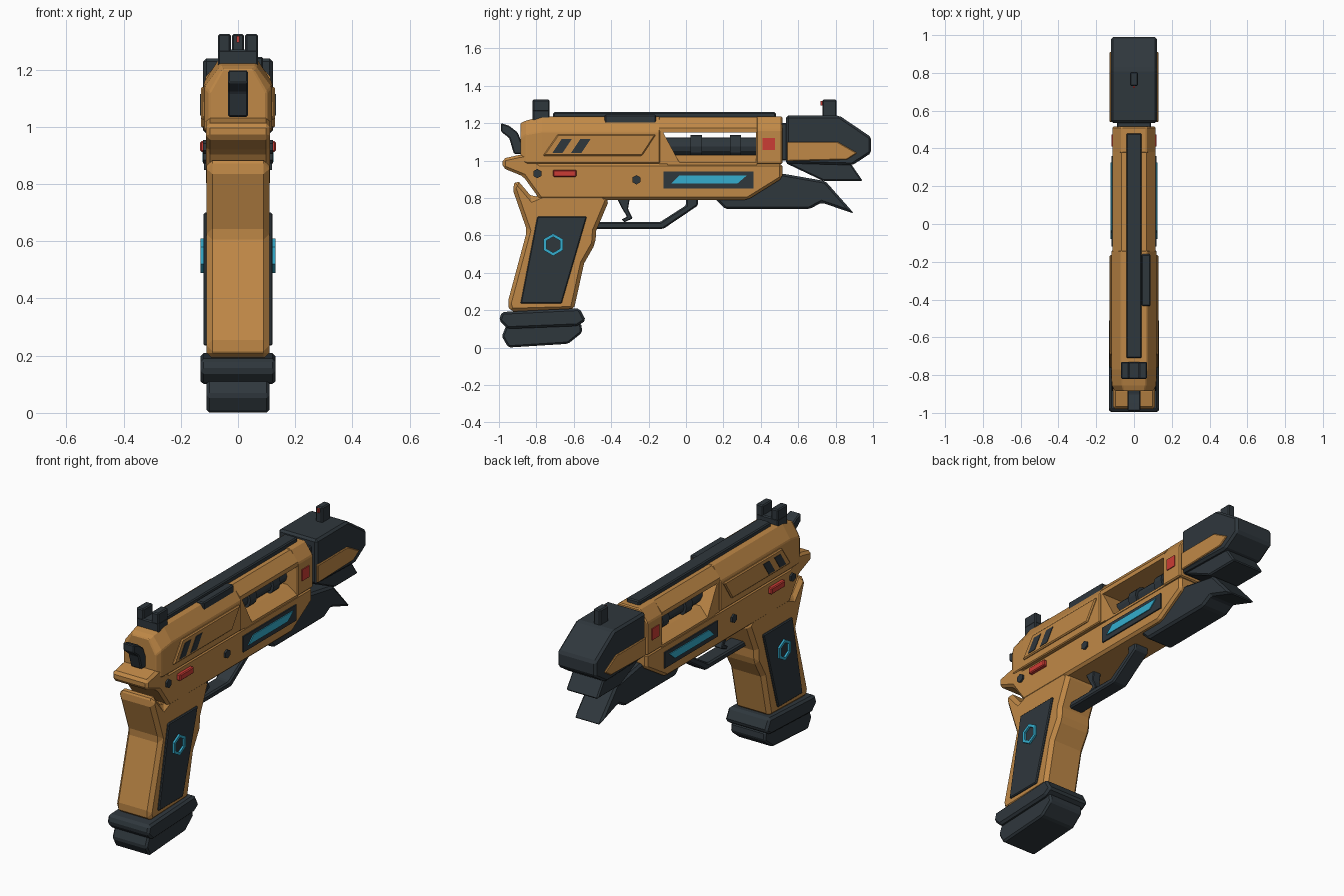
import bpy, bmesh, math
from mathutils import Vector

cube = bpy.data.objects.get("Cube")
if cube:
    bpy.data.objects.remove(cube, do_unlink=True)


def material(name, rgb):
    m = bpy.data.materials.new(name)
    m.use_nodes = True
    m.diffuse_color = (*rgb, 1)
    m.node_tree.nodes["Principled BSDF"].inputs["Base Color"].default_value = (*rgb, 1)
    return m


TAN = material("tan_shell", (0.53, 0.25, 0.063))
DARK = material("dark_metal", (0.028, 0.038, 0.046))
CYAN = material("cyan_glow", (0.035, 0.42, 0.62))
RED = material("red_accent", (0.6, 0.045, 0.035))


def finish(name, bm, mat, bevel=0.0, mirror=False):
    bmesh.ops.recalc_face_normals(bm, faces=bm.faces)
    me = bpy.data.meshes.new(name)
    bm.to_mesh(me)
    bm.free()
    me.materials.append(mat)
    ob = bpy.data.objects.new(name, me)
    bpy.context.collection.objects.link(ob)
    if bevel:
        b = ob.modifiers.new("Bevel", 'BEVEL')
        b.width = bevel
        b.segments = 1
        b.limit_method = 'ANGLE'
        b.angle_limit = math.radians(25)
    if mirror:
        ob.modifiers.new("Mirror", 'MIRROR')
    return ob


def loft(name, loops, mat, bevel=0.0, mirror=False):
    """Skin a row of matching closed loops and cap both ends."""
    bm = bmesh.new()
    rows = [[bm.verts.new(p) for p in loop] for loop in loops]
    n = len(rows[0])
    for a, b in zip(rows, rows[1:]):
        for i in range(n):
            j = (i + 1) % n
            bm.faces.new((a[i], a[j], b[j], b[i]))
    bm.faces.new(rows[0])
    bm.faces.new(rows[-1])
    return finish(name, bm, mat, bevel, mirror)


def slab(name, pts, half, mat, bevel=0.01):
    """Side profile in (y, z), centred across the width."""
    return loft(name, [[(x, y, z) for y, z in pts] for x in (-half, half)], mat, bevel)


def plate(name, pts, x0, x1, mat, bevel=0.0):
    """Side profile raised on both flanks."""
    return loft(name, [[(x, y, z) for y, z in pts] for x in (x0, x1)], mat, bevel, True)


def rect(y0, y1, z0, z1):
    return [(y0, z0), (y1, z0), (y1, z1), (y0, z1)]


def ngon(y, z, r, n=6):
    return [(y + r * math.sin(math.tau * i / n), z + r * math.cos(math.tau * i / n)) for i in range(n)]


def box(name, x0, x1, y0, y1, z0, z1, mat, bevel=0.006):
    return loft(name, [[(x, y, z) for y, z in rect(y0, y1, z0, z1)] for x in (x0, x1)], mat, bevel)


def section(y, half, low, shoulder, top_half, top):
    """Slide cross-section with chamfered shoulders."""
    return [(-half, y, low), (half, y, low), (half, y, shoulder),
            (top_half, y, top), (-top_half, y, top), (-half, y, shoulder)]


# Frame and grip
slab("frame", [(-0.98, 1.01), (-0.89, 1.03), (-0.85, 1.035), (-0.78, 0.985), (0.515, 0.985),
               (0.515, 0.905), (0.33, 0.79), (-0.78, 0.79), (-0.87, 0.915), (-0.98, 0.96)], 0.112, TAN, 0.014)
slab("grip", [(-0.905, 0.9), (-0.82, 0.8), (-0.75, 0.83), (-0.45, 0.83), (-0.41, 0.79), (-0.48, 0.625),
              (-0.485, 0.555), (-0.545, 0.45), (-0.6, 0.2), (-0.94, 0.19), (-0.955, 0.235),
              (-0.85, 0.625), (-0.93, 0.855)], 0.11, TAN, 0.02)
plate("grip_panel", [(-0.795, 0.7), (-0.53, 0.7), (-0.665, 0.235), (-0.885, 0.235)], 0.1, 0.12, DARK, 0.005)

# Hexagonal ring emblem on the grip
bm = bmesh.new()
outer, inner = ngon(-0.71, 0.55, 0.06), ngon(-0.71, 0.55, 0.042)
for i in range(6):
    j = (i + 1) % 6
    bm.faces.new([bm.verts.new((0.118, *p)) for p in (outer[i], outer[j], inner[j], inner[i])])
bmesh.ops.remove_doubles(bm, verts=bm.verts, dist=0.0001)
ext = bmesh.ops.extrude_face_region(bm, geom=bm.faces[:])
bmesh.ops.translate(bm, verts=[v for v in ext["geom"] if isinstance(v, bmesh.types.BMVert)],
                    vec=Vector((0.013, 0, 0)))
finish("grip_ring", bm, CYAN, mirror=True)

# Magazine base
slab("magazine_collar", [(-0.985, 0.19), (-0.57, 0.21), (-0.535, 0.145), (-0.58, 0.115),
                         (-0.955, 0.1), (-1.0, 0.145)], 0.132, DARK, 0.012)
slab("magazine_foot", [(-0.96, 0.12), (-0.56, 0.13), (-0.555, 0.08), (-0.63, 0.02),
                       (-0.95, 0.0), (-0.985, 0.06)], 0.11, DARK, 0.01)

# Slide: rear body, window surround and front block
loft("slide_rear", [section(-0.885, 0.1, 1.0, 1.12, 0.055, 1.2),
                    section(-0.855, 0.117, 0.985, 1.14, 0.062, 1.213),
                    section(-0.77, 0.12, 0.985, 1.155, 0.068, 1.235),
                    section(-0.14, 0.12, 0.985, 1.155, 0.068, 1.235)], TAN, 0.005)
loft("slide_bridge", [section(y, 0.113, 1.15, 1.175, 0.065, 1.232) for y in (-0.145, 0.38)], TAN)
loft("slide_front", [section(y, 0.115, 0.98, 1.165, 0.066, 1.235) for y in (0.375, 0.515)], TAN, 0.006)
loft("window_floor", [section(y, 0.112, 0.975, 0.988, 0.05, 1.03) for y in (-0.1, 0.38)], TAN)
slab("window_wedge", [(-0.145, 0.98), (-0.03, 0.98), (-0.125, 1.155), (-0.145, 1.155)], 0.112, TAN, 0)

# Barrel with bands and muzzle collar
def cylinder(name, y0, y1, z, r, mat):
    loft(name, [[(a, y, b) for a, b in ngon(0, z, r, 12)] for y in (y0, y1)], mat)


cylinder("barrel", -0.14, 0.4, 1.075, 0.047, DARK)
for i, y in enumerate((0.025, 0.235)):
    cylinder(f"barrel_band_{i + 1}", y, y + 0.06, 1.075, 0.062, DARK)
box("muzzle_collar", -0.09, 0.09, 0.5, 0.55, 1.0, 1.2, DARK)

# Flank details on the slide
plate("slide_panel", [(-0.765, 1.025), (-0.685, 1.14), (-0.16, 1.14), (-0.235, 1.025)], 0.11, 0.13, TAN, 0.006)
for i in range(2):
    s = i * 0.1
    plate(f"slide_slot_{i + 1}", [(-0.715 + s, 1.04), (-0.665 + s, 1.115), (-0.61 + s, 1.115),
                                  (-0.66 + s, 1.04)], 0.126, 0.133, DARK)
plate("front_marker", rect(0.41, 0.475, 1.055, 1.12), 0.11, 0.12, RED)

# Flank details on the frame
plate("light_housing", rect(-0.12, 0.36, 0.85, 0.94), 0.1, 0.119, DARK)
plate("light_strip", [(-0.08, 0.877), (0.275, 0.877), (0.325, 0.92), (-0.035, 0.92)], 0.115, 0.124, CYAN)
plate("safety_button", rect(-0.71, -0.585, 0.913, 0.95), 0.1, 0.133, RED, 0.005)
plate("rear_pin", ngon(-0.795, 0.93, 0.025), 0.1, 0.122, DARK)
plate("front_pin", ngon(-0.265, 0.897, 0.025), 0.1, 0.122, DARK)

# Muzzle block
slab("muzzle_block", [(0.535, 1.24), (0.82, 1.24), (0.99, 1.125), (0.99, 1.04), (0.89, 0.975),
                      (0.535, 0.985)], 0.122, DARK, 0.012)
slab("muzzle_jaw", [(0.535, 1.0), (0.87, 1.0), (0.945, 0.89), (0.735, 0.89), (0.535, 0.985)], 0.1, DARK, 0.008)
plate("muzzle_inlay", [(0.54, 1.1), (0.81, 1.1), (0.915, 1.04), (0.86, 1.005), (0.54, 0.997)],
      0.115, 0.129, TAN, 0.004)

# Under-barrel fin
slab("lower_fin", [(0.135, 0.815), (0.21, 0.74), (0.66, 0.74), (0.725, 0.775), (0.9, 0.715),
                   (0.745, 0.89), (0.515, 0.93), (0.35, 0.85)], 0.085, DARK, 0.012)

# Trigger group
slab("trigger_guard", [(-0.5, 0.67), (-0.14, 0.67), (0.0, 0.76), (0.0, 0.81), (0.065, 0.81),
                       (0.065, 0.76), (-0.12, 0.635), (-0.5, 0.635)], 0.045, DARK, 0.008)
slab("trigger", [(-0.37, 0.8), (-0.3, 0.8), (-0.31, 0.74), (-0.285, 0.69), (-0.33, 0.67),
                 (-0.345, 0.685), (-0.315, 0.7), (-0.34, 0.74)], 0.025, DARK, 0.004)
slab("hammer", [(-0.99, 1.2), (-0.945, 1.185), (-0.9, 1.15), (-0.88, 1.1), (-0.88, 1.035), (-0.92, 1.035),
                (-0.945, 1.12), (-0.99, 1.155)], 0.035, DARK, 0.006)

# Top rail, side cover and sights
box("top_rail", -0.04, 0.04, -0.71, 0.48, 1.22, 1.258, DARK)
box("ejector_cover", 0.04, 0.088, -0.435, -0.16, 1.195, 1.245, DARK)
box("rear_sight_base", -0.07, 0.07, -0.82, -0.73, 1.2, 1.27, DARK)
for side, x in (("left", 0.0475), ("right", -0.0475)):
    box(f"rear_sight_post_{side}", x - 0.0225, x + 0.0225, -0.82, -0.73, 1.26, 1.325, DARK)
box("front_sight", -0.021, 0.021, 0.73, 0.805, 1.23, 1.325, DARK)
box("sight_dot", -0.006, 0.006, 0.72, 0.735, 1.295, 1.318, RED, 0)
